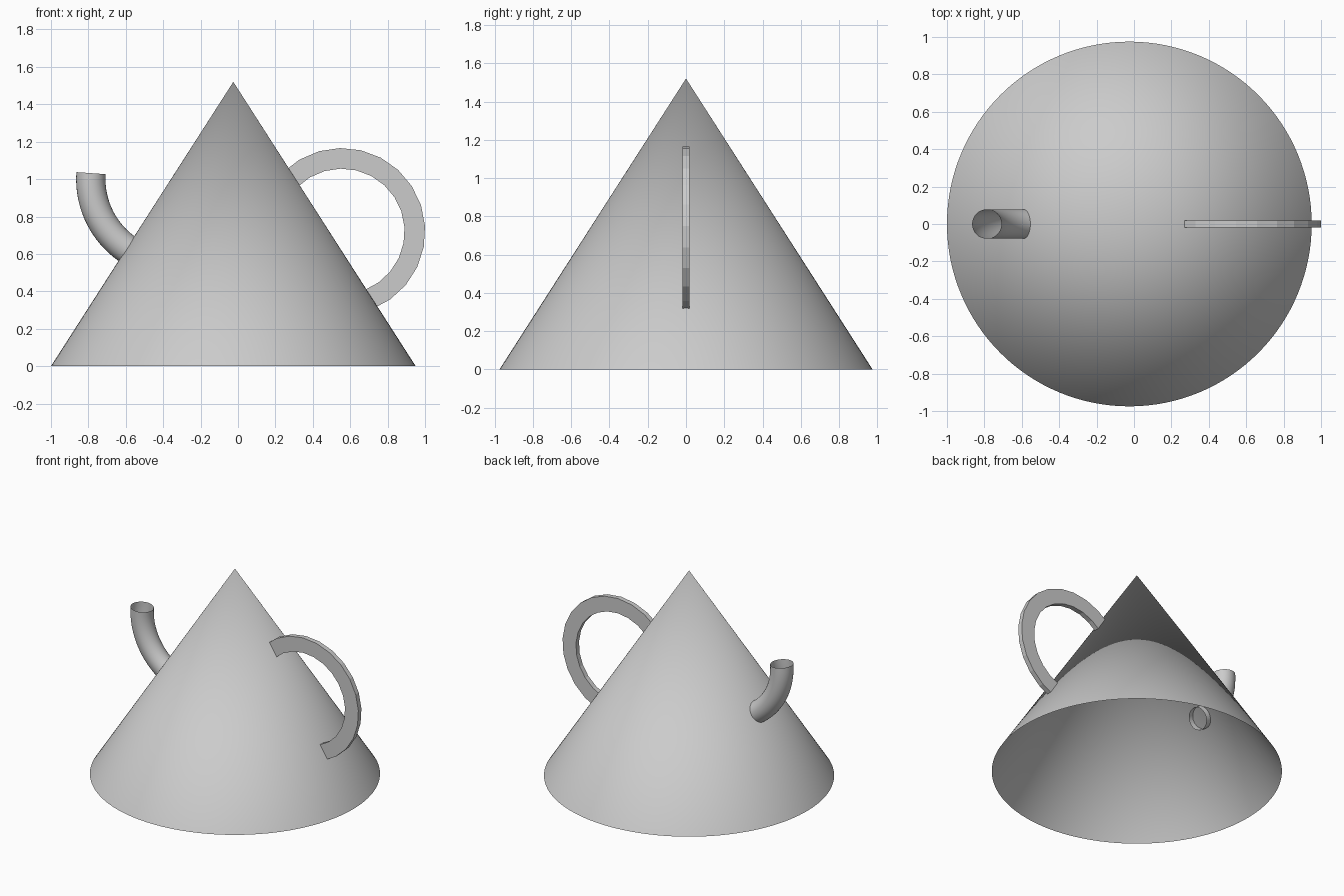
import bpy, bmesh
from math import sin, cos, radians, tau

if "Cube" in bpy.data.objects:
    bpy.data.objects.remove(bpy.data.objects["Cube"])

CONE_X, CONE_R, CONE_H = -0.025, 0.975, 1.52


def swept_arc(name, centre, radius, start, end, steps, section, capped=False):
    """Sweep a closed (radial, y) section along an arc in the xz plane."""
    bm = bmesh.new()
    rings = []
    for i in range(steps + 1):
        a = radians(start + (end - start) * i / steps)
        rings.append([bm.verts.new((centre[0] + (radius + r) * cos(a), y,
                                    centre[1] + (radius + r) * sin(a)))
                      for r, y in section])
    n = len(section)
    for a, b in zip(rings, rings[1:]):
        for j in range(n):
            k = (j + 1) % n
            bm.faces.new((a[j], a[k], b[k], b[j]))
    if capped:
        bm.faces.new(rings[0])
        bm.faces.new(rings[-1])
    bmesh.ops.recalc_face_normals(bm, faces=bm.faces)
    mesh = bpy.data.meshes.new(name)
    bm.to_mesh(mesh)
    bm.free()
    ob = bpy.data.objects.new(name, mesh)
    bpy.context.collection.objects.link(ob)
    return ob


def smooth(ob, angle):
    bpy.ops.object.select_all(action='DESELECT')
    ob.select_set(True)
    bpy.context.view_layer.objects.active = ob
    bpy.ops.object.shade_smooth_by_angle(angle=radians(angle))


# Body: hollow cone, open at the bottom
bpy.ops.mesh.primitive_cone_add(vertices=128, radius1=CONE_R, radius2=0, depth=CONE_H,
                                end_fill_type='NOTHING',
                                location=(CONE_X, 0, CONE_H / 2))
body = bpy.context.object
body.name = body.data.name = "body"
smooth(body, 40)

# Spout: open curved tube poking slightly through the wall
circle = [(0.0785 * cos(tau * i / 32), 0.0785 * sin(tau * i / 32)) for i in range(32)]
spout = swept_arc("spout", (-0.33, 1.0), 0.457, 176, 240, 16, circle)
smooth(spout, 40)

# Handle: flat faceted band with its ends set just inside the wall
band = [(-0.055, -0.018), (0.055, -0.018), (0.055, 0.018), (-0.055, 0.018)]
handle = swept_arc("handle", (0.555, 0.72), 0.391, -69, 135, 14, band, capped=True)
